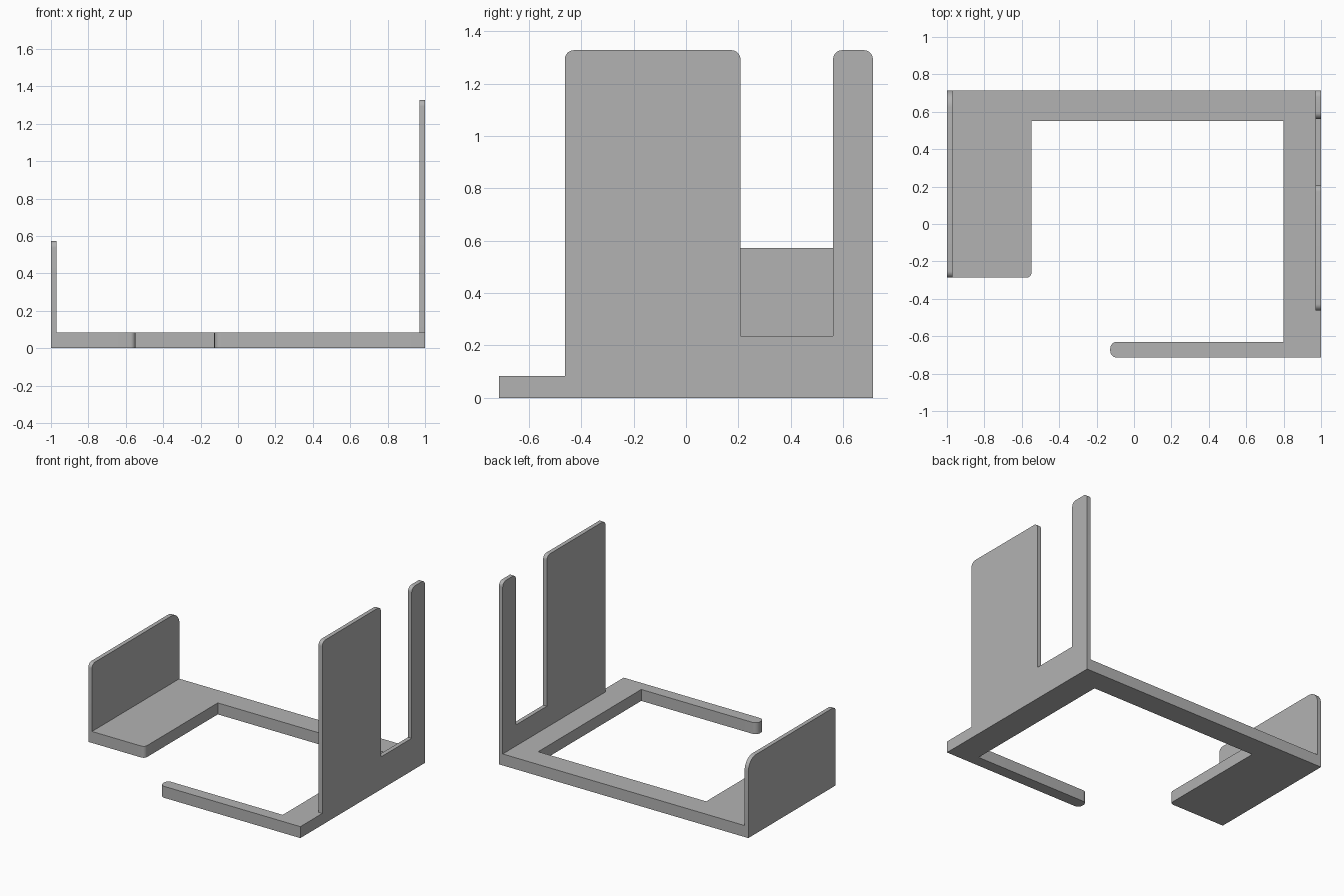
import bpy, bmesh, math
from mathutils import Vector

cube = bpy.data.objects.get("Cube")
if cube:
    bpy.data.objects.remove(cube, do_unlink=True)

GREY = (0.45, 0.45, 0.45, 1)
mat = bpy.data.materials.new("plain grey")
mat.use_nodes = True
mat.diffuse_color = GREY
mat.node_tree.nodes["Principled BSDF"].inputs["Base Color"].default_value = GREY

BASE_H, WALL_T, DEPTH = 0.083, 0.03, 0.714
SMALL, LARGE, STEPS = 0.035, 0.09, 8


def fillet(corners):
    """Round each right-angled corner (a, b, radius) of an outline."""
    pts = [Vector(c[:2]) for c in corners]
    out = []
    for i, p in enumerate(pts):
        r = corners[i][2] if len(corners[i]) > 2 else 0
        if not r:
            out.append(p)
            continue
        d1 = (pts[i - 1] - p).normalized()
        d2 = (pts[(i + 1) % len(pts)] - p).normalized()
        centre = p + r * (d1 + d2)
        for k in range(STEPS + 1):
            t = math.pi / 2 * k / STEPS
            out.append(centre - r * (d1 * math.sin(t) + d2 * math.cos(t)))
    return out


def plate(name, corners, place, push):
    """Extrude a filleted outline into a flat plate."""
    bm = bmesh.new()
    face = bm.faces.new([bm.verts.new(place(p)) for p in fillet(corners)])
    ext = bmesh.ops.extrude_face_region(bm, geom=[face], use_keep_orig=True)
    moved = [v for v in ext["geom"] if isinstance(v, bmesh.types.BMVert)]
    bmesh.ops.translate(bm, verts=moved, vec=push)
    bmesh.ops.recalc_face_normals(bm, faces=bm.faces)
    mesh = bpy.data.meshes.new(name)
    bm.to_mesh(mesh)
    bm.free()
    mesh.materials.append(mat)
    obj = bpy.data.objects.new(name, mesh)
    bpy.context.collection.objects.link(obj)
    bpy.ops.object.select_all(action="DESELECT")
    obj.select_set(True)
    bpy.context.view_layer.objects.active = obj
    bpy.ops.object.shade_smooth_by_angle(angle=math.radians(30))


# Open base frame: broad shelf, back rail, side rail and front arm
plate("base_frame", [
    (-1, DEPTH), (-1, -0.287), (-0.548, -0.287, 0.028), (-0.548, 0.551),
    (0.8, 0.551), (0.8, -0.63), (-0.127, -0.63, SMALL),
    (-0.127, -DEPTH, SMALL), (1, -DEPTH), (1, DEPTH)],
    lambda p: (p.x, p.y, 0), (0, 0, BASE_H))

# Tall side wall with a slot between its broad panel and narrow post
TALL = 1.328
plate("tall_slotted_wall", [
    (-0.463, BASE_H), (-0.463, TALL, SMALL), (0.208, TALL, SMALL),
    (0.208, 0.236), (0.562, 0.236), (0.562, TALL, SMALL),
    (DEPTH, TALL, SMALL), (DEPTH, BASE_H)],
    lambda p: (1 - WALL_T, p.x, p.y), (WALL_T, 0, 0))

# Low wall on the opposite side
LOW = 0.573
plate("low_wall", [
    (-0.287, BASE_H), (-0.287, LOW, SMALL), (DEPTH, LOW, LARGE),
    (DEPTH, BASE_H)],
    lambda p: (-1, p.x, p.y), (WALL_T, 0, 0))
